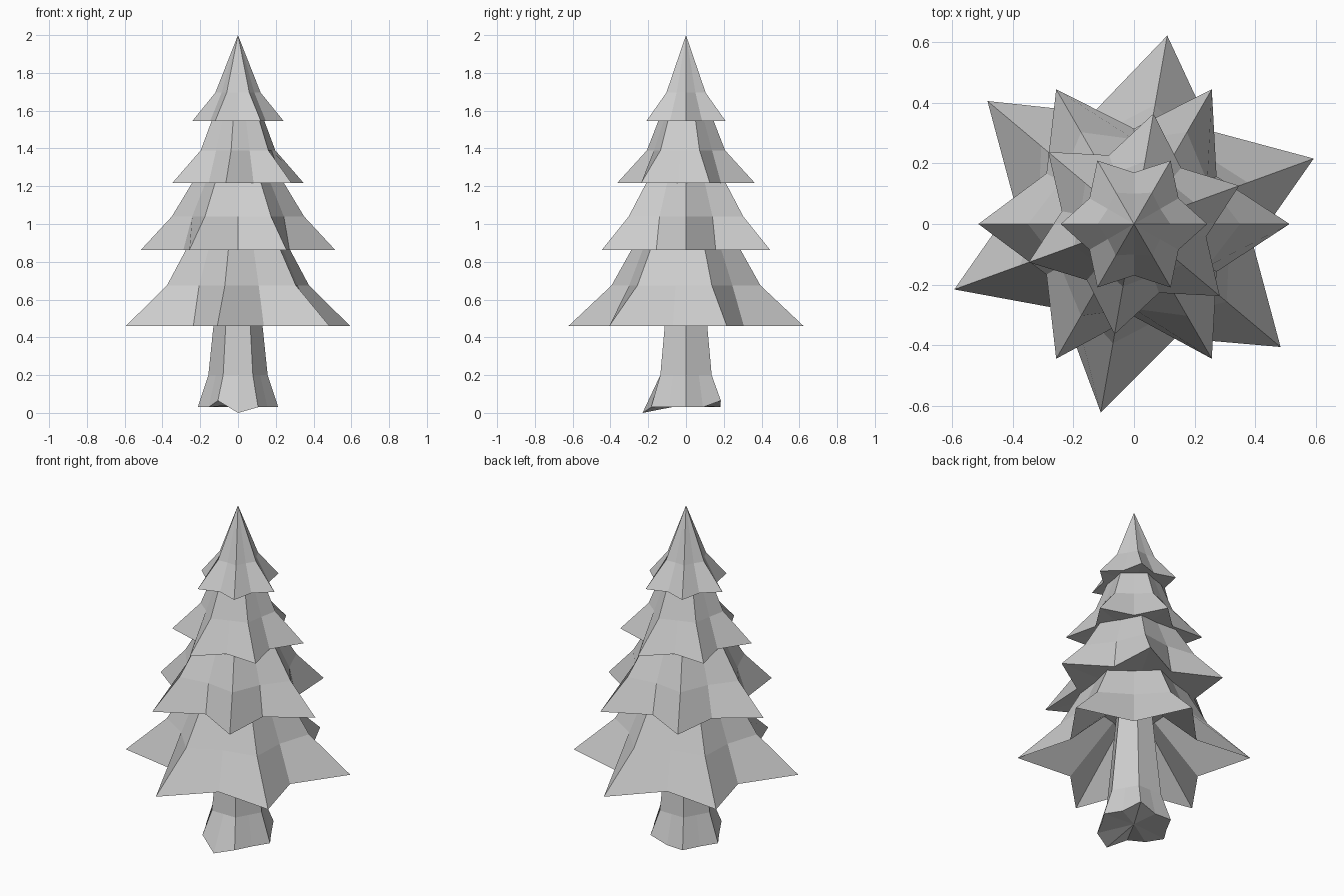
import bpy, bmesh
from math import sin, cos, radians

cube = bpy.data.objects.get("Cube")
if cube:
    bpy.data.objects.remove(cube, do_unlink=True)

grey = bpy.data.materials.new("pale_grey")
grey.use_nodes = True
grey.diffuse_color = (0.61, 0.61, 0.61, 1)
grey.node_tree.nodes["Principled BSDF"].inputs["Base Color"].default_value = (0.61, 0.61, 0.61, 1)


def star(z, point, valley, turn=0, uneven=(1,) * 6):
    """Twelve positions alternating between points and valleys."""
    ring = []
    for i in range(12):
        r = valley * uneven[i // 2] if i % 2 else point
        a = radians(turn + 30 * i)
        ring.append((r * cos(a), r * sin(a), z))
    return ring


def loft(name, rings):
    """Join rings from top to bottom, with a cap on each end."""
    bm = bmesh.new()
    rows = [[bm.verts.new(p) for p in ring] for ring in rings]
    for upper, lower in zip(rows, rows[1:]):
        for i in range(12):
            j = (i + 1) % 12
            bm.faces.new((upper[i], lower[i], lower[j], upper[j]))
    bm.faces.new(rows[0])
    bm.faces.new(rows[-1][::-1])
    bmesh.ops.remove_doubles(bm, verts=bm.verts, dist=0.0005)
    bmesh.ops.recalc_face_normals(bm, faces=bm.faces)
    mesh = bpy.data.meshes.new(name)
    bm.to_mesh(mesh)
    bm.free()
    mesh.materials.append(grey)
    obj = bpy.data.objects.new(name, mesh)
    bpy.context.collection.objects.link(obj)


# Branch tiers: name, turn, unevenness of the lower rim's valleys, then
# (height, point radius, valley radius) for top, bend, rim and underside
even = (1,) * 6
tiers = [
    ("top_branches", 0, even,
     [(2.0, 0.0001, 0.0001), (1.695, 0.12, 0.1), (1.545, 0.242, 0.17), (1.55, 0.12, 0.105)]),
    ("upper_branches", 20, even,
     [(1.555, 0.145, 0.122), (1.39, 0.21, 0.18), (1.217, 0.37, 0.242), (1.222, 0.19, 0.165)]),
    ("middle_branches", 0, (1, 1, 1.06, 1.06, 0.97, 1),
     [(1.227, 0.237, 0.195), (1.04, 0.35, 0.28), (0.863, 0.514, 0.315), (0.868, 0.24, 0.205)]),
    ("lower_branches", 20, (1, 0.98, 1, 0.92, 1, 1),
     [(0.873, 0.288, 0.24), (0.675, 0.4, 0.32), (0.46, 0.632, 0.4), (0.72, 0.16, 0.13)]),
]
for name, turn, uneven, (top, bend, rim, under) in tiers:
    loft(name, [star(*top, turn), star(*bend, turn), star(*rim, turn, uneven), star(*under, turn)])

# Six-sided trunk with a flared, uneven foot and a faceted base
foot = star(0.03, 0.213, 0.18)
foot[9] = (0, -0.23, 0)
for corner in (2, 8):
    x, y, z = foot[corner]
    foot[corner] = (x, y, 0.065)
flat = cos(radians(30))
loft("trunk", [star(0.76, 0.1, 0.1 * flat), star(0.46, 0.13, 0.13 * flat),
               star(0.2, 0.157, 0.157 * flat), foot, star(0.045, 0.0001, 0.0001)])
